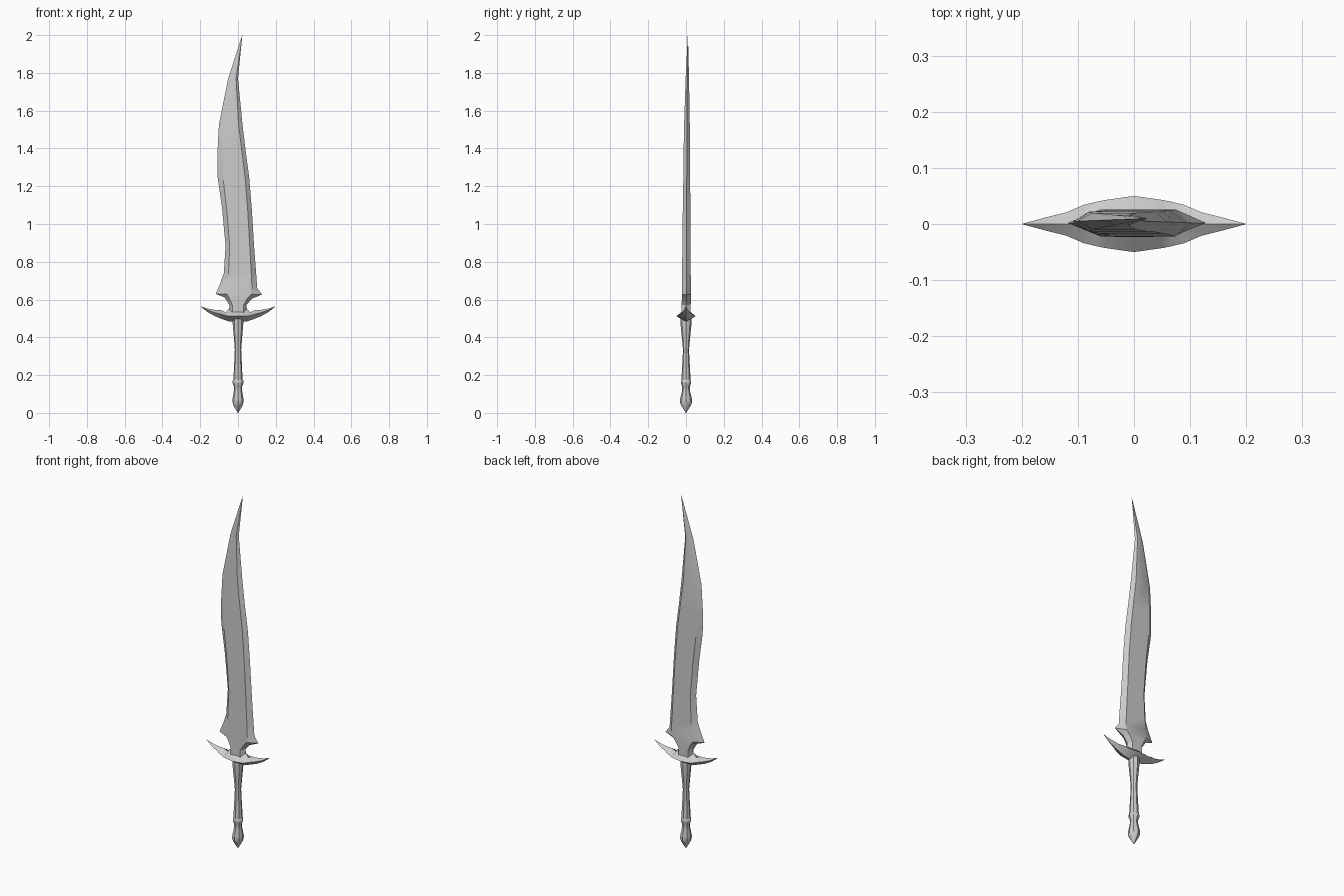
import bpy, bmesh, math


def loft(name, rings, angle=40):
    """Skin a list of equal-length point rings; cap both ends."""
    bm = bmesh.new()
    vs = [[bm.verts.new(p) for p in r] for r in rings]
    n = len(vs[0])
    for a, b in zip(vs, vs[1:]):
        for i in range(n):
            j = (i + 1) % n
            bm.faces.new((a[i], a[j], b[j], b[i]))
    bm.faces.new(vs[0])
    bm.faces.new(vs[-1])
    bmesh.ops.remove_doubles(bm, verts=bm.verts, dist=0.0002)
    bmesh.ops.recalc_face_normals(bm, faces=bm.faces)
    me = bpy.data.meshes.new(name)
    bm.to_mesh(me)
    bm.free()
    ob = bpy.data.objects.new(name, me)
    bpy.context.collection.objects.link(ob)
    bpy.context.view_layer.objects.active = ob
    ob.select_set(True)
    bpy.ops.object.shade_smooth_by_angle(angle=math.radians(angle))
    ob.select_set(False)
    return ob


def lathe(name, profile, sides=8):
    step = math.tau / sides
    return loft(name, [[(rx * math.cos(i * step), ry * math.sin(i * step), z)
                        for i in range(sides)] for rx, ry, z in profile])


# Blade: left edge x, z; right edge x, z; left ridge x, right ridge x; half thickness; y centre
blade_rows = [
    (-0.050, 0.520, 0.050, 0.520, -0.030, 0.030, 0.024, 0.001),
    (-0.045, 0.570, 0.045, 0.572, -0.030, 0.030, 0.024, 0.001),
    (-0.072, 0.612, 0.074, 0.605, -0.048, 0.050, 0.024, 0.002),
    (-0.118, 0.630, 0.128, 0.627, -0.060, 0.070, 0.024, 0.002),
    (-0.094, 0.685, 0.102, 0.660, -0.056, 0.074, 0.024, 0.002),
    (-0.075, 0.740, 0.096, 0.740, -0.050, 0.070, 0.023, 0.002),
    (-0.066, 0.885, 0.085, 0.885, -0.044, 0.062, 0.022, 0.003),
    (-0.084, 1.080, 0.073, 1.080, -0.060, 0.051, 0.020, 0.003),
    (-0.108, 1.250, 0.059, 1.250, -0.080, 0.037, 0.018, 0.004),
    (-0.109, 1.375, 0.042, 1.375, -0.081, 0.022, 0.017, 0.004),
    (-0.101, 1.525, 0.024, 1.525, -0.074, 0.003, 0.015, 0.005),
    (-0.052, 1.770, 0.000, 1.770, -0.034, -0.010, 0.009, 0.007),
    (0.022, 2.000, 0.023, 2.000, 0.022, 0.023, 0.0005, 0.010),
]
rings = []
for xl, zl, xr, zr, rl, rr, t, y in blade_rows:
    zat = lambda x: zl + (zr - zl) * (x - xl) / (xr - xl)
    rings.append([(xl, y, zl), (rl, y - t, zat(rl)), (rr, y - t, zat(rr)),
                  (xr, y, zr), (rr, y + t, zat(rr)), (rl, y + t, zat(rl))])
loft("blade", rings, 30)

# Cross guard: x, bottom z, middle z, top z, half depth; mirrored in x
half = [
    (0.000, 0.480, 0.512, 0.556, 0.050),
    (0.050, 0.485, 0.513, 0.550, 0.043),
    (0.065, 0.490, 0.515, 0.532, 0.040),
    (0.090, 0.499, 0.523, 0.544, 0.034),
    (0.120, 0.511, 0.530, 0.545, 0.021),
    (0.160, 0.533, 0.544, 0.552, 0.011),
    (0.199, 0.5635, 0.564, 0.5645, 0.0005),
]
rows = [(-x, *r) for x, *r in reversed(half[1:])] + half
loft("cross_guard", [[(x, 0, b), (x, -d, m), (x, 0, t), (x, d, m)]
                     for x, b, m, t, d in rows], 50)

# Grip: waisted octagonal handle
lathe("grip", [(0.028, 0.029, 0.500), (0.028, 0.029, 0.470), (0.022, 0.022, 0.400),
               (0.017, 0.016, 0.335), (0.020, 0.019, 0.270), (0.025, 0.025, 0.165)])

# Pommel: collar, neck, bulb and point
lathe("pommel", [(0.022, 0.022, 0.178), (0.028, 0.026, 0.170), (0.028, 0.026, 0.155),
                 (0.021, 0.020, 0.138), (0.022, 0.021, 0.115), (0.028, 0.030, 0.080),
                 (0.030, 0.033, 0.060), (0.025, 0.026, 0.040), (0.001, 0.001, 0.000)])
